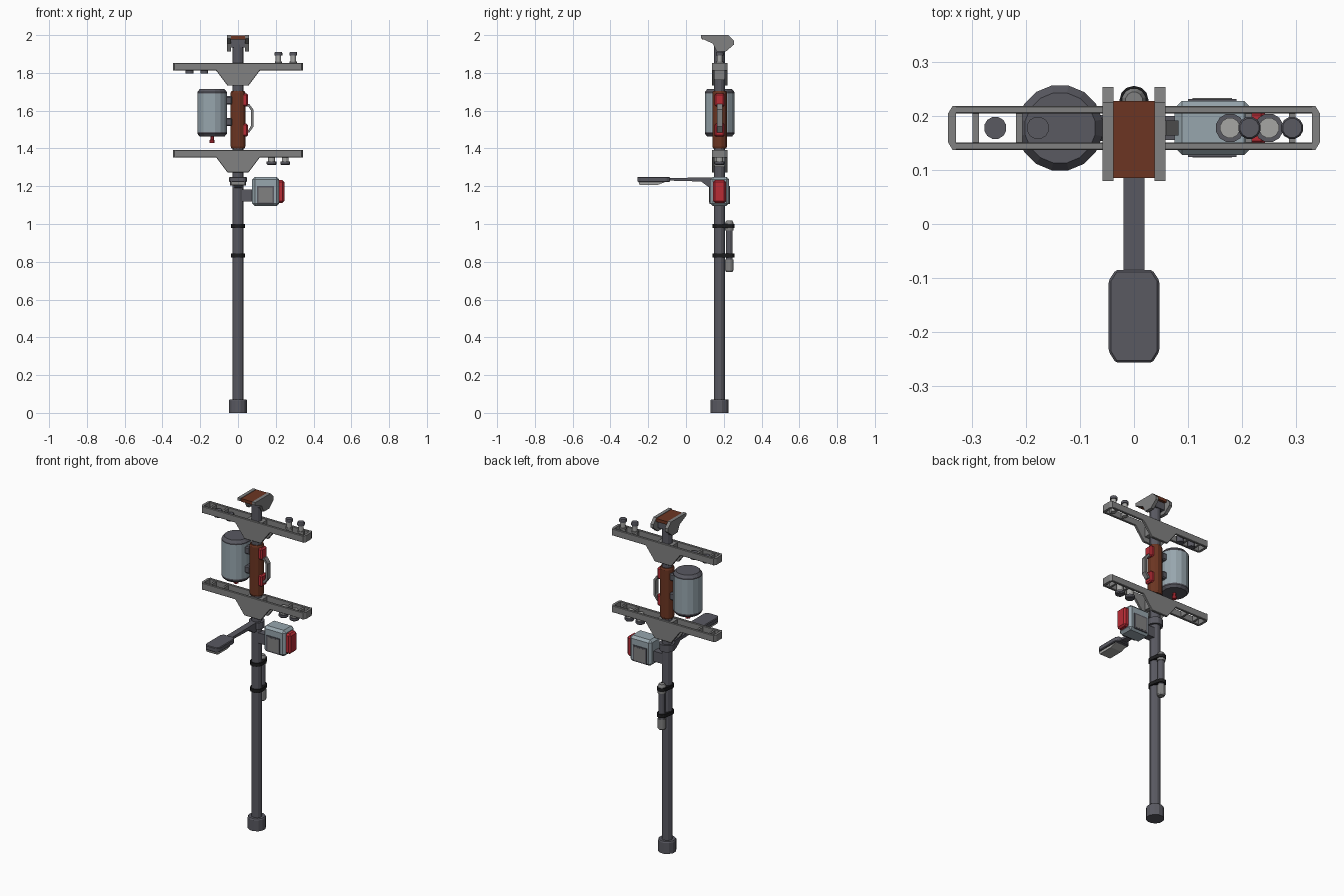
import bpy, bmesh, math
from mathutils import Vector

cube = bpy.data.objects.get("Cube")
if cube:
    bpy.data.objects.remove(cube, do_unlink=True)

PY = 0.178  # depth position of the pole axis


def material(name, rgb):
    m = bpy.data.materials.new(name)
    m.diffuse_color = (*rgb, 1)
    m.use_nodes = True
    m.node_tree.nodes["Principled BSDF"].inputs["Base Color"].default_value = (*rgb, 1)
    return m


dark = material("dark steel", (0.10, 0.10, 0.12))
grey = material("grey steel", (0.22, 0.22, 0.22))
pale = material("pale grey", (0.38, 0.38, 0.37))
blue = material("blue grey paint", (0.31, 0.38, 0.42))
rust = material("rust brown", (0.15, 0.036, 0.016))
red = material("red paint", (0.48, 0.025, 0.036))
black = material("black rubber", (0.012, 0.012, 0.013))


def finish(name, bm, mat, bevel=0):
    bmesh.ops.recalc_face_normals(bm, faces=bm.faces)
    me = bpy.data.meshes.new(name)
    bm.to_mesh(me)
    bm.free()
    me.materials.append(mat)
    ob = bpy.data.objects.new(name, me)
    bpy.context.collection.objects.link(ob)
    if bevel:
        mod = ob.modifiers.new("bevel", "BEVEL")
        mod.width = bevel
        mod.segments = 1
    return ob


def box(name, x, y, z, mat, bevel=0):
    """Box from (min, max) ranges."""
    bm = bmesh.new()
    bmesh.ops.create_cube(bm, size=1)
    for v in bm.verts:
        v.co = Vector([r[0] + (c + 0.5) * (r[1] - r[0]) for c, r in zip(v.co, (x, y, z))])
    return finish(name, bm, mat, bevel)


def prism(name, pts, axis, lo, hi, mat, bevel=0):
    """Outline in the plane across the axis, extruded from lo to hi."""
    place = {"x": lambda a, b, t: (t, a, b),
             "y": lambda a, b, t: (a, t, b),
             "z": lambda a, b, t: (a, b, t)}[axis]
    bm = bmesh.new()
    rings = [[bm.verts.new(place(a, b, t)) for a, b in pts] for t in (lo, hi)]
    for r in rings:
        bm.faces.new(r)
    n = len(pts)
    for i in range(n):
        j = (i + 1) % n
        bm.faces.new((rings[0][i], rings[0][j], rings[1][j], rings[1][i]))
    return finish(name, bm, mat, bevel)


def lathe(name, x, y, profile, mat, sides=12):
    """Closed turned solid from (radius, height) pairs."""
    bm = bmesh.new()
    rings = []
    for r, z in profile:
        rings.append([bm.verts.new((x + r * math.cos((i + .5) * math.tau / sides),
                                    y + r * math.sin((i + .5) * math.tau / sides), z))
                      for i in range(sides)])
    for a, b in zip(rings, rings[1:]):
        for i in range(sides):
            j = (i + 1) % sides
            bm.faces.new((a[i], a[j], b[j], b[i]))
    bm.faces.new(rings[0])
    bm.faces.new(rings[-1])
    return finish(name, bm, mat)


def cylinder(name, x, y, r, lo, hi, mat, sides=12):
    return lathe(name, x, y, [(r, lo), (r, hi)], mat, sides)


# Pole with foot and sleeve
cylinder("pole", 0, PY, 0.03, 0, 1.95, dark)
lathe("pole_foot", 0, PY, [(0.05, 0), (0.05, 0.065), (0.046, 0.072)], dark)
lathe("pole_sleeve", 0, PY, [(0.036, 1.40), (0.04, 1.41), (0.04, 1.695), (0.036, 1.705)], rust)
cylinder("lamp_collar", 0, PY, 0.043, 1.205, 1.245, dark)


# Crossarms: two gusseted rails, chamfered ends and spacer bars
def crossarm(name, top):
    low, base = top - 0.04, top - 0.12
    half = [(0.332, top), (0.332, low), (0.115, low), (0.055, base)]
    outline = half + [(-x, z) for x, z in reversed(half)]
    for side, y in (("front", PY - 0.041), ("back", PY + 0.027)):
        prism(f"{name}_{side}_rail", outline, "y", y, y + 0.014, grey, 0.002)
    box(name + "_hub", (-0.05, 0.05), (PY - 0.03, PY + 0.03), (base + 0.03, top - 0.005), grey)
    for s in (-1, 1):
        edge = [(0.33, -0.041), (0.336, -0.041), (0.345, -0.026)]
        pts = [(s * x, PY + y) for x, y in edge] + [(s * x, PY - y) for x, y in reversed(edge)]
        prism(f"{name}_end", pts, "z", low, top, grey)
        for x in (0.207, 0.287):
            a, b = sorted((s * x, s * (x + 0.012)))
            box(name + "_spacer", (a, b), (PY - 0.03, PY + 0.03), (low + 0.004, top - 0.006), grey)


crossarm("upper_arm", 1.852)
crossarm("lower_arm", 1.392)

# Insulators standing on, and hanging under, the arms
for x in (0.214, 0.293):
    cylinder("upper_insulator_stem", x, PY, 0.015, 1.815, 1.90, pale)
    lathe("upper_insulator_cap", x, PY, [(0.021, 1.893), (0.021, 1.906), (0.018, 1.911)], dark)
    cylinder("upper_insulator_foot", x, PY, 0.02, 1.85, 1.86, grey)
for x in (0.178, 0.25):
    cylinder("lower_insulator_stem", x, PY, 0.019, 1.325, 1.375, pale)
    lathe("lower_insulator_cap", x, PY, [(0.023, 1.313), (0.027, 1.318), (0.027, 1.331)], dark)
for x in (-0.257, -0.178):
    cylinder("arm_plug", x, PY, 0.021, 1.797, 1.835, dark)

# Transformer can on two brackets
TX = -0.137
cylinder("transformer_body", TX, PY, 0.08, 1.487, 1.692, blue, 16)
lathe("transformer_lid", TX, PY, [(0.08, 1.692), (0.08, 1.698), (0.066, 1.716)], dark, 16)
lathe("transformer_base", TX, PY, [(0.068, 1.464), (0.08, 1.478), (0.08, 1.487)], dark, 16)
lathe("transformer_plug", TX, PY, [(0.014, 1.43), (0.014, 1.445), (0.01, 1.447), (0.01, 1.466)], red, 8)
for z in (1.54, 1.655):
    box("transformer_bracket", (-0.075, -0.03), (PY - 0.024, PY + 0.024),
        (z - 0.022, z + 0.022), dark, 0.006)

# Grab handle with red mounts
for z in (1.497, 1.657):
    box("handle_mount", (0.02, 0.052), (PY - 0.026, PY + 0.026), (z - 0.035, z + 0.035), red, 0.008)
handle = [(0.045, 1.635), (0.06, 1.635), (0.082, 1.605), (0.082, 1.515), (0.06, 1.485),
          (0.045, 1.485), (0.045, 1.498), (0.055, 1.498), (0.069, 1.52), (0.069, 1.60),
          (0.055, 1.622), (0.045, 1.622)]
prism("handle_grip", handle, "y", PY - 0.014, PY + 0.014, grey)

# Meter box with red door and recessed panels
box("meter_bracket", (0.02, 0.085), (PY - 0.022, PY + 0.022), (1.12, 1.182), dark)
box("meter_box", (0.075, 0.218), (PY - 0.05, PY + 0.05), (1.095, 1.25), blue, 0.014)
box("meter_door", (0.208, 0.245), (PY - 0.034, PY + 0.034), (1.112, 1.232), red, 0.01)
for s in (-1, 1):
    y = PY + s * 0.051
    box("meter_frame", (0.1, 0.19), (y - 0.003, y + 0.003), (1.105, 1.2), dark)
    box("meter_panel", (0.108, 0.182), (y - 0.004, y + 0.004), (1.113, 1.192), grey)

# Street lamp on a bracket
prism("lamp_arm", [(0.15, 1.19), (0.12, 1.195), (0.08, 1.225), (-0.1, 1.23), (-0.1, 1.244),
                   (0.15, 1.246)], "x", -0.019, 0.019, dark)
head = [(0.034, -0.257), (0.047, -0.236), (0.047, -0.105), (0.034, -0.085)]
prism("lamp_head", head + [(-x, y) for x, y in reversed(head)], "z", 1.222, 1.25, dark, 0.004)
prism("lamp_lens", [(-0.252, 1.224), (-0.246, 1.207), (-0.15, 1.207), (-0.105, 1.224)],
      "x", -0.037, 0.037, pale)

# Strapped canister behind the pole
CY = 0.229
cylinder("canister", 0, CY, 0.019, 0.80, 0.99, dark)
lathe("canister_top", 0, CY, [(0.023, 0.965), (0.023, 1.005), (0.016, 1.018)], grey)
lathe("canister_bottom", 0, CY, [(0.018, 0.747), (0.023, 0.755), (0.023, 0.812)], grey)
for z in (0.833, 0.99):
    arc = [(0.037 * math.cos(math.radians(a)), PY + 0.037 * math.sin(math.radians(a)))
           for a in range(180, 361, 30)]
    arc += [(0.027 * math.cos(math.radians(a)), CY + 0.027 * math.sin(math.radians(a)))
            for a in range(0, 181, 30)]
    prism("strap", arc, "z", z - 0.01, z + 0.01, black)

# Pole head: two side cheeks around a brown saddle
cheek = [(0.08, 2.0), (0.225, 2.0), (0.254, 1.97), (0.254, 1.95), (0.212, 1.914),
         (0.162, 1.914), (0.142, 1.955), (0.08, 1.983)]
for s in (-1, 1):
    a, b = sorted((s * 0.038, s * 0.058))
    prism("head_cheek", cheek, "x", a, b, grey)
box("head_saddle", (-0.039, 0.039), (0.085, 0.228), (1.978, 1.997), rust)
box("head_block", (-0.039, 0.039), (0.15, 0.212), (1.935, 1.98), dark)
